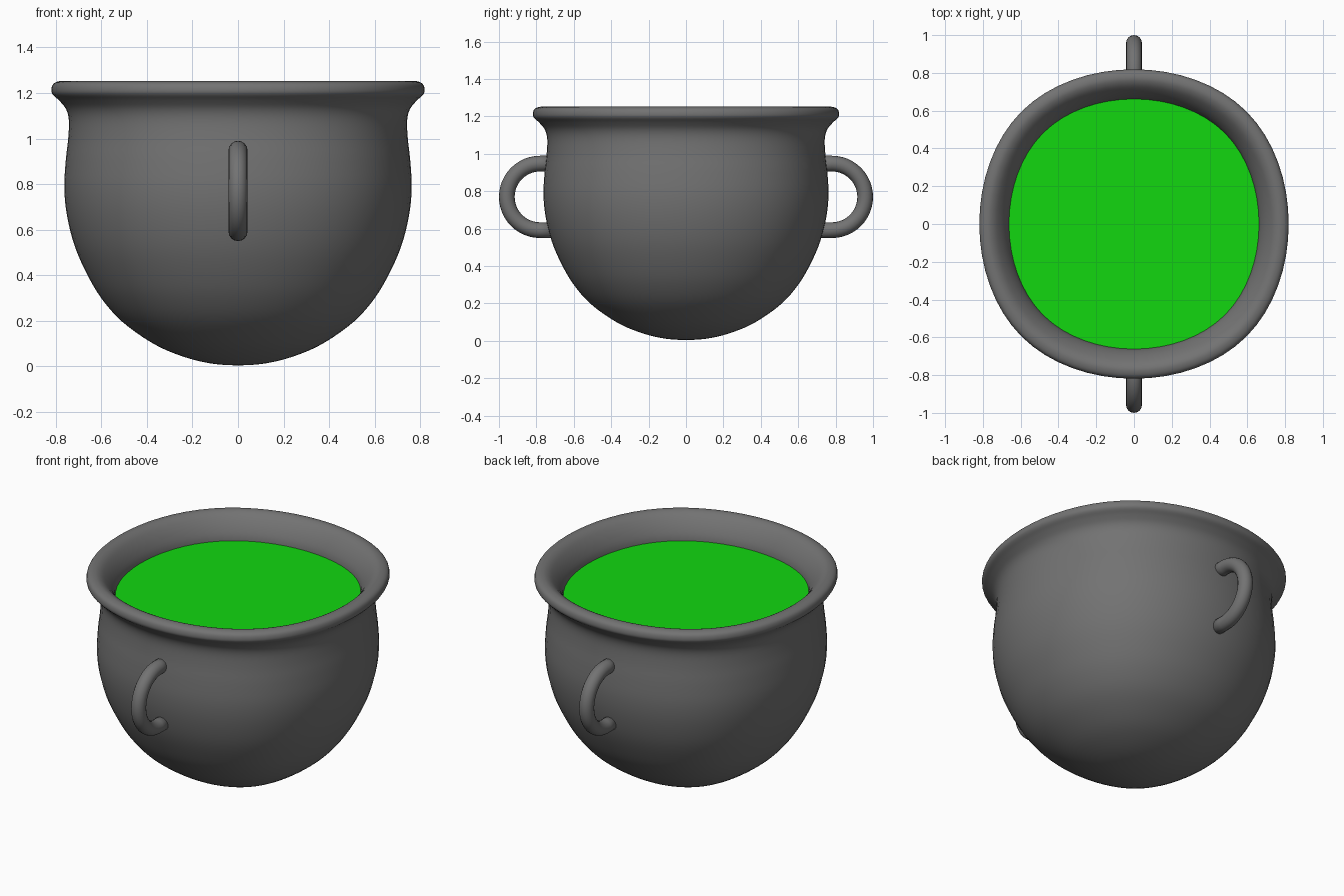
import bpy, bmesh, math
from mathutils import Vector

if "Cube" in bpy.data.objects:
    bpy.data.objects.remove(bpy.data.objects["Cube"])

SEG = 64


def material(name, col):
    m = bpy.data.materials.new(name)
    m.diffuse_color = (*col, 1)
    m.use_nodes = True
    m.node_tree.nodes["Principled BSDF"].inputs["Base Color"].default_value = m.diffuse_color
    return m


iron = material("iron", (0.17, 0.17, 0.17))
green = material("green_liquid", (0.006, 0.68, 0.005))


def catmull(p0, p1, p2, p3, t):
    return 0.5 * (2 * p1 + (p2 - p0) * t + (2 * p0 - 5 * p1 + 4 * p2 - p3) * t * t
                  + (3 * p1 - p0 - 3 * p2 + p3) * t ** 3)


def smooth_profile(pts, steps=4):
    # mirrored phantom points at both ends, which lie on the axis
    v = [Vector(p) for p in pts]
    v = [Vector((-v[1].x, v[1].y))] + v + [Vector((-v[-2].x, v[-2].y))]
    out = [catmull(*v[i:i + 4], s / steps) for i in range(len(v) - 3) for s in range(steps)]
    return out + [v[-2]]


def soft_square(k):
    # point on the rounded square (cubic B-spline of a square), half width 1
    u = 4 * k / SEG
    i, t = int(u), u % 1
    c = [Vector((1, 1)), Vector((-1, 1)), Vector((-1, -1)), Vector((1, -1))]
    w = [(1 - t) ** 3, 3 * t ** 3 - 6 * t * t + 4, -3 * t ** 3 + 3 * t * t + 3 * t + 1, t ** 3]
    return sum((c[(i + j) % 4] * w[j] for j in range(4)), Vector((0, 0))) / 6 / 0.9167


RING = [soft_square(k) for k in range(SEG)]


def finish(bm, name, mat):
    bmesh.ops.recalc_face_normals(bm, faces=bm.faces)
    me = bpy.data.meshes.new(name)
    bm.to_mesh(me)
    bm.free()
    ob = bpy.data.objects.new(name, me)
    bpy.context.collection.objects.link(ob)
    me.materials.append(mat)
    for p in me.polygons:
        p.use_smooth = True
    return ob


# Pot: closed profile, outer wall up, over the rolled rim, down the inside
profile = [(0, 0.005), (0.13, 0.015), (0.26, 0.05), (0.38, 0.105), (0.51, 0.198),
           (0.60, 0.30), (0.665, 0.41), (0.717, 0.53), (0.75, 0.66), (0.762, 0.78),
           (0.756, 0.90), (0.745, 1.0), (0.742, 1.08), (0.755, 1.13), (0.785, 1.167),
           (0.812, 1.192), (0.819, 1.212), (0.812, 1.237), (0.79, 1.25), (0.76, 1.25),
           (0.725, 1.228), (0.685, 1.175), (0.662, 1.11), (0.665, 1.0), (0.68, 0.78),
           (0.64, 0.54), (0.53, 0.33), (0.36, 0.18), (0.17, 0.10), (0, 0.085)]
bm = bmesh.new()
pts = smooth_profile(profile)
rings = [[bm.verts.new((q.x * p.x, q.y * p.x, p.y)) for q in RING] for p in pts[1:-1]]
for a, b in zip(rings, rings[1:]):
    for k in range(SEG):
        n = (k + 1) % SEG
        bm.faces.new((a[k], a[n], b[n], b[k]))
for ring, tip in ((rings[0], pts[0]), (rings[-1], pts[-1])):
    v = bm.verts.new((0, 0, tip.y))
    for k in range(SEG):
        bm.faces.new((ring[k], ring[(k + 1) % SEG], v))
finish(bm, "cauldron_pot", iron)

# Liquid surface, just touching the inner wall
bm = bmesh.new()
bm.faces.new([bm.verts.new((q.x * 0.665, q.y * 0.665, 1.11)) for q in RING])
liquid = finish(bm, "liquid", green)
if liquid.data.polygons[0].normal.z < 0:
    liquid.data.flip_normals()


# Handles: half-ring tubes whose ends run into the wall
def handle(name, side):
    R, r, cy, cz, n = 0.178, 0.042, 0.78, 0.77, 16
    angles = [math.pi * (i / 24 - 0.5) for i in range(25)]
    path = [(cy + R * math.cos(a), cz + R * math.sin(a), a) for a in angles]
    path = [(0.70, cz - R, -math.pi / 2)] + path + [(0.70, cz + R, math.pi / 2)]
    bm = bmesh.new()
    loops = []
    for y, z, a in path:
        loop = []
        for k in range(n):
            t = 2 * math.pi * k / n
            d = r * math.cos(t)
            loop.append(bm.verts.new((r * math.sin(t), side * (y + d * math.cos(a)),
                                      z + d * math.sin(a))))
        loops.append(loop)
    for a, b in zip(loops, loops[1:]):
        for k in range(n):
            m = (k + 1) % n
            bm.faces.new((a[k], a[m], b[m], b[k]))
    bm.faces.new(loops[0])
    bm.faces.new(loops[-1])
    finish(bm, name, iron)


handle("front_handle", -1)
handle("back_handle", 1)
